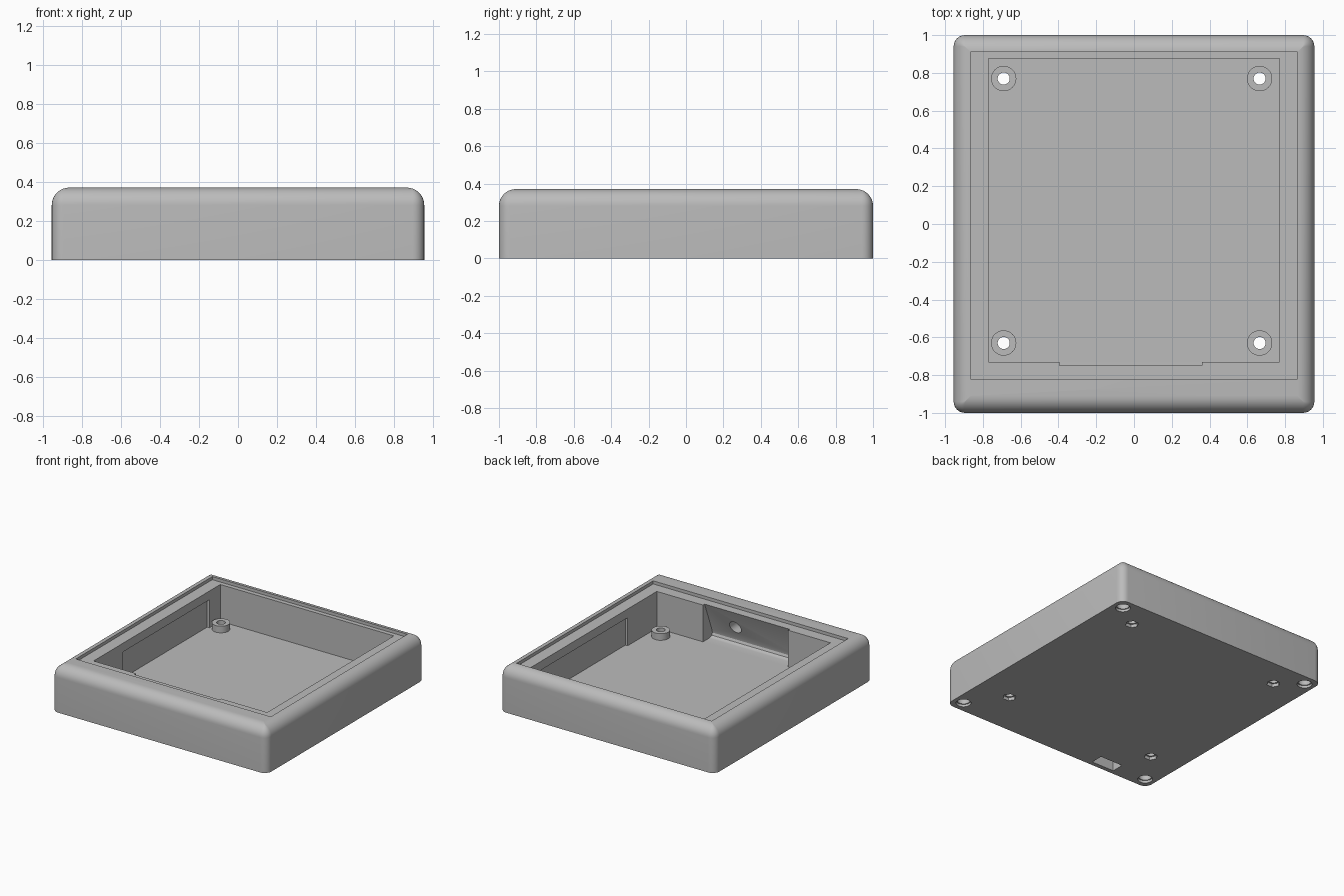
import bpy, bmesh, math

if "Cube" in bpy.data.objects:
    bpy.data.objects.remove(bpy.data.objects["Cube"])

HX, HY, H = 0.955, 1.0, 0.37      # half width, half depth, height
FLOOR, LEDGE = 0.05, 0.345        # cavity floor and lid ledge heights

plastic = bpy.data.materials.new("grey plastic")
plastic.diffuse_color = (0.5, 0.5, 0.5, 1)
plastic.use_nodes = True
plastic.node_tree.nodes["Principled BSDF"].inputs["Base Color"].default_value = plastic.diffuse_color


def loft(name, rings, closed=False):
    """Skin equal-length rings of points; cap the ends unless closed."""
    bm = bmesh.new()
    vs = [[bm.verts.new(p) for p in r] for r in rings]
    n = len(vs[0])
    pairs = list(zip(vs, vs[1:])) + ([(vs[-1], vs[0])] if closed else [])
    for a, b in pairs:
        for i in range(n):
            j = (i + 1) % n
            bm.faces.new((a[i], a[j], b[j], b[i]))
    if not closed:
        bm.faces.new(vs[0][::-1])
        bm.faces.new(vs[-1])
    bmesh.ops.recalc_face_normals(bm, faces=bm.faces)
    me = bpy.data.meshes.new(name)
    bm.to_mesh(me)
    bm.free()
    ob = bpy.data.objects.new(name, me)
    bpy.context.collection.objects.link(ob)
    me.materials.append(plastic)
    return ob


def box(x0, x1, y0, y1, z0, z1):
    return loft("cutter", [[(x0, y0, z), (x1, y0, z), (x1, y1, z), (x0, y1, z)] for z in (z0, z1)])


def circle(x, y, z, r, n=32):
    return [(x + r * math.cos(2 * math.pi * i / n), y + r * math.sin(2 * math.pi * i / n), z)
            for i in range(n)]


def stack(x, y, steps, n=32):
    """Turned cutter from (radius, z) steps."""
    return loft("cutter", [circle(x, y, z, r, n) for r, z in steps])


def cut(ob, cutter):
    m = ob.modifiers.new("cut", 'BOOLEAN')
    m.operation, m.solver, m.object = 'DIFFERENCE', 'EXACT', cutter
    bpy.context.view_layer.objects.active = ob
    bpy.ops.object.modifier_apply(modifier=m.name)
    bpy.data.objects.remove(cutter)


def smooth(ob):
    bpy.ops.object.select_all(action='DESELECT')
    ob.select_set(True)
    bpy.context.view_layer.objects.active = ob
    bpy.ops.object.shade_smooth_by_angle(angle=math.radians(30))


def rounded_rect(inset, z, radius=0.06, seg=6):
    r = max(radius - inset, 0.001)
    pts = []
    for k, (sx, sy) in enumerate(((1, 1), (-1, 1), (-1, -1), (1, -1))):
        cx, cy = sx * (HX - inset - r), sy * (HY - inset - r)
        for i in range(seg + 1):
            a = math.pi / 2 * (k + i / seg)
            pts.append((cx + r * math.cos(a), cy + r * math.sin(a), z))
    return pts


# Outer body with a rounded top edge
R = 0.09
rings = [rounded_rect(0, 0)]
for i in range(11):
    a = math.pi / 2 * i / 10
    rings.append(rounded_rect(R * (1 - math.cos(a)), H - R + R * math.sin(a)))
case = loft("case", rings)

# Lid recess and main cavity
cut(case, box(-0.865, 0.865, -0.82, 0.91, LEDGE, 0.5))
cut(case, box(-0.77, 0.77, -0.73, 0.875, FLOOR, 0.45))

# Shallow pockets in both side walls
for s in (-1, 1):
    x0, x1 = sorted((s * 0.7, s * 0.79))
    cut(case, box(x0, x1, -0.36, 0.737, FLOOR, 0.275))

# Sloping undercut bay in the front wall, rounded into the floor
bay = [(-0.70, 0.36), (-0.75, 0.36), (-0.75, LEDGE), (-0.845, 0.10), (-0.848, 0.08),
       (-0.84, 0.062), (-0.825, 0.053), (-0.81, FLOOR), (-0.70, FLOOR)]
cut(case, loft("cutter", [[(x, y, z) for y, z in bay] for x in (-0.395, 0.36)]))

# Blind round hole in the sloping face
hole = loft("cutter", [[(0.127 + px, y, 0.2 + pz) for px, pz, _ in circle(0, 0, 0, 0.05)]
                       for y in (-0.91, -0.74)])
cut(case, hole)

# Slot in the underside
cut(case, box(-0.61, -0.41, -0.965, -0.865, -0.1, 0.2))

# Stepped blind holes under the corners
for x in (-0.87, 0.87):
    for y in (-0.91, 0.91):
        cut(case, stack(x, y, [(0.055, -0.1), (0.055, 0.02), (0.047, 0.02), (0.047, 0.2)]))

# Screw holes with hexagonal nut pockets, and a standoff ring above each
for x in (-0.69, 0.665):
    for y in (-0.63, 0.77):
        cut(case, stack(x, y, [(0.032, -0.1), (0.032, 0.2)]))
        cut(case, stack(x, y, [(0.05, -0.1), (0.05, 0.025)], 6))
        ring = [(0.067, FLOOR - 0.002), (0.067, 0.103), (0.032, 0.103), (0.032, FLOOR - 0.002)]
        standoff = loft("standoff", [circle(x, y, z, r) for r, z in ring], closed=True)
        smooth(standoff)

smooth(case)
